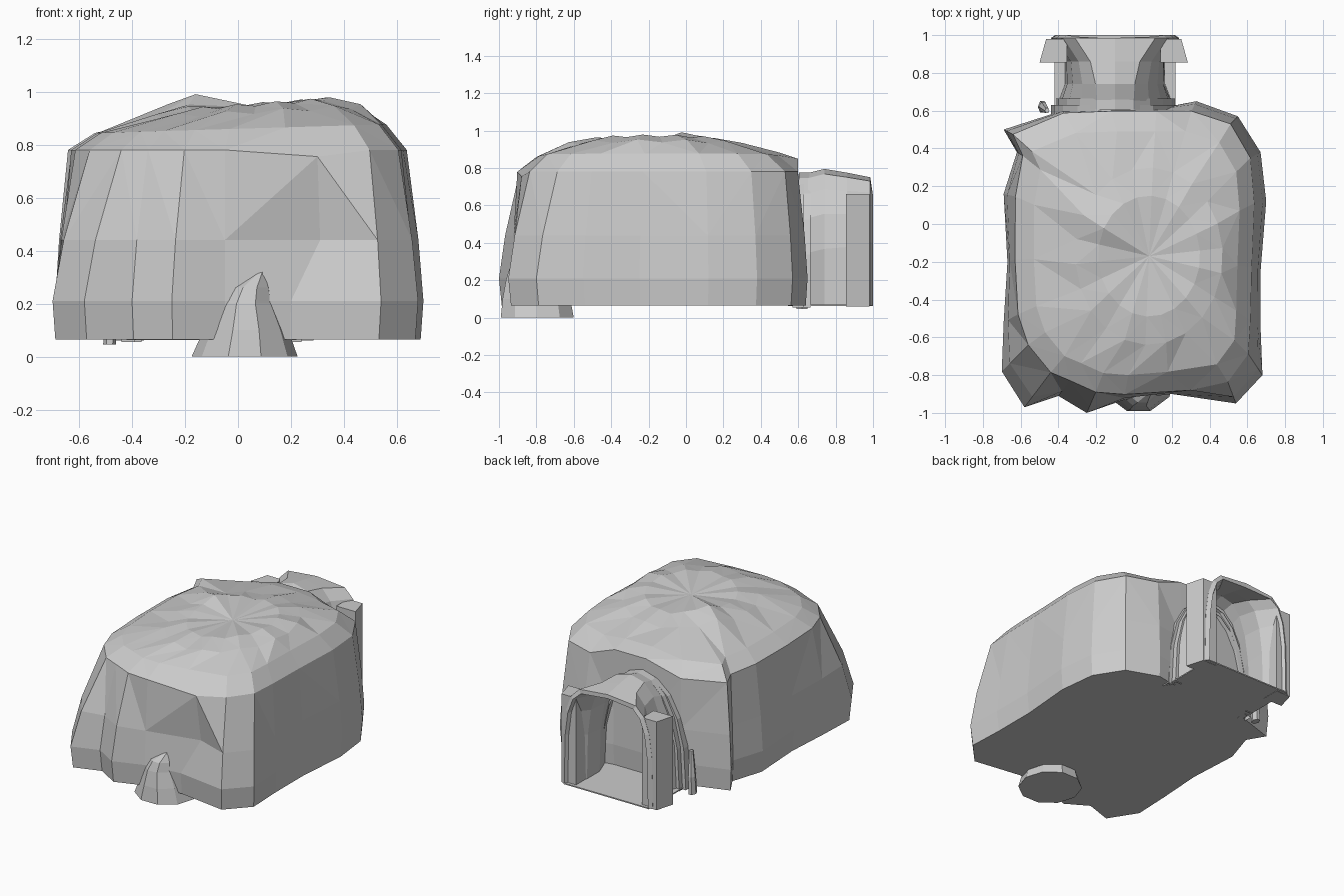
import bpy, bmesh
from math import sin, cos, pi, radians, exp, copysign
from mathutils import Vector

cube = bpy.data.objects.get("Cube")
if cube:
    bpy.data.objects.remove(cube)

stone = bpy.data.materials.new("stone_grey")
stone.use_nodes = True
GREY = (0.6, 0.6, 0.6, 1)
stone.diffuse_color = GREY
stone.node_tree.nodes["Principled BSDF"].inputs["Base Color"].default_value = GREY


def finish(name, bm):
    bmesh.ops.recalc_face_normals(bm, faces=bm.faces)
    mesh = bpy.data.meshes.new(name)
    bm.to_mesh(mesh)
    bm.free()
    mesh.materials.append(stone)
    obj = bpy.data.objects.new(name, mesh)
    bpy.context.collection.objects.link(obj)
    return obj


def loft(bm, rings, closed=True, caps=False):
    """Skin a list of rings of points; returns the vertex rings."""
    rows = [[bm.verts.new(p) for p in ring] for ring in rings]
    n = len(rows[0])
    for a, b in zip(rows, rows[1:]):
        for i in range(n if closed else n - 1):
            j = (i + 1) % n
            bm.faces.new((a[i], a[j], b[j], b[i]))
    if caps:
        bm.faces.new(rows[0])
        bm.faces.new(rows[-1])
    return rows


# Rocky body: each column has a foot (x, y) and an eave factor for x and y
FOOTPRINT = [
    (-.70, -.78, .80, .82), (-.58, -.97, .76, .81), (-.40, -.91, .85, .91),
    (-.25, -1.0, .81, .89), (-.05, -.93, .97, .97), (.20, -.90, .97, .98),
    (.54, -.95, .92, .88), (.68, -.80, .89, .86), (.67, -.55, .92, .92),
    (.67, -.25, .93, .92), (.70, .12, .91, .91), (.67, .38, .92, .92),
    (.55, .57, .93, .93), (.33, .65, .92, .92), (.12, .61, .98, .98),
    (-.12, .61, .98, .98), (-.38, .60, .98, .98), (-.69, .50, .93, .95),
    (-.62, .38, .95, .95), (-.69, .16, .91, .91), (-.67, -.20, .94, .94),
    (-.69, -.52, .89, .92),
]
HUB = Vector((.08, -.17, 0))


def wall_ring(z, amount, swell):
    return [(x * swell * (1 - amount * (1 - ex)), y * swell * (1 - amount * (1 - ey)), z)
            for x, y, ex, ey in FOOTPRINT]


def shoulder_ring(z, amount):
    ring = []
    for x, y, ex, ey in FOOTPRINT:
        p = Vector((x * ex, y * ey, 0)).lerp(HUB, amount)
        p.z = z + .03 * p.x
        ring.append(p)
    return ring


def crown_ring(z, rx, ry, wave):
    ring = []
    for i in range(len(FOOTPRINT)):
        a = radians(218) + 2 * pi * i / len(FOOTPRINT)
        ring.append(HUB + Vector((rx * cos(a), ry * sin(a),
                                  z + wave * (-1) ** i + .02 * cos(a))))
    return ring


bm = bmesh.new()
rows = loft(bm, [
    wall_ring(.065, 0, .985), wall_ring(.21, 0, 1), wall_ring(.44, .3, 1),
    wall_ring(.78, 1, 1), shoulder_ring(.86, .14), crown_ring(.925, .39, .47, .008),
    crown_ring(.953, .27, .32, .006),
])
bm.faces.new(rows[0])
hub = bm.verts.new((HUB.x, HUB.y, .94))
top = rows[-1]
for i, v in enumerate(top):
    bm.faces.new((v, top[(i + 1) % len(top)], hub))
# Raised peak, dented front wall, eave lifted over the entrance
for v in rows[-2] + top:
    v.co.z += .055 * exp(-(v.co.xy - Vector((-.18, .02))).length_squared / .02)
rows[3][5].co = (.30, -.88, .755)
rows[2][5].co = (.31, -.84, .44)
for i in (14, 15):
    rows[3][i].co.z = .85
    rows[4][i].co.z = .885
bmesh.ops.triangulate(bm, faces=[f for f in bm.faces if f.calc_center_median().z > .5])
finish("rock_body", bm)


# Entrance tunnel: round at the body, waisted, then flaring to a squarer mouth
TUNNEL_X = -.10


def arch(y, half_width, height, side=1, crown=.8, base=.065, steps=10):
    """Arch profile; smaller side and crown powers make it squarer."""
    points = []
    for i in range(steps + 1):
        a = pi * i / steps
        rise = sin(a) ** crown if 0 < i < steps else 0
        spread = copysign(abs(cos(a)) ** side, cos(a))
        points.append((TUNNEL_X + half_width * spread, y, base + (height - base) * rise))
    return points


bm = bmesh.new()
loft(bm, [arch(.55, .32, .74), arch(.62, .31, .765), arch(.74, .265, .795, .8, .75),
          arch(.86, .265, .775, .6, .7), arch(.985, .34, .75, .4, .6)], closed=False)
tunnel = finish("entrance_tunnel", bm)
shell = tunnel.modifiers.new("thickness", "SOLIDIFY")
shell.thickness = .03
shell.offset = -1

# Stepped trim where the tunnel meets the body
for k in range(2):
    bm = bmesh.new()
    y, w, h = .61 + .035 * k, .34 - .025 * k, .765 + .01 * k
    loft(bm, [arch(y - .04, w, h, base=.055), arch(y + .02, w, h, base=.055),
              arch(y + .02, w - .05, h - .05, base=.055)], closed=False)
    finish("arch_trim_" + str(k + 1), bm)

# Thin floor of the tunnel
bm = bmesh.new()
loft(bm, [[(-.42, .58, z), (.22, .58, z), (.22, 1, z), (-.42, 1, z)]
          for z in (.062, .07)], caps=True)
finish("tunnel_floor", bm)

# Door posts, skewed outward away from the mouth
for name, x, side in (("left_post", .14, 1), ("right_post", -.355, -1)):
    bm = bmesh.new()
    plan = [(x, .98), (x + side * .11, .98), (x + side * .145, .855), (x, .855)]
    loft(bm, [[(px, py, z) for px, py in plan] for z in (.06, .66)], caps=True)
    finish(name, bm)


def stack(name, layers, sides):
    """Tapered form from layers (x, y, z, radius x, radius y)."""
    bm = bmesh.new()
    loft(bm, [[(x + rx * cos(2 * pi * i / sides), y + ry * sin(2 * pi * i / sides), z)
               for i in range(sides)] for x, y, z, rx, ry in layers], caps=True)
    finish(name, bm)


# Small pointed boulder at the front, and a rope end beside the arch
stack("front_boulder", [(.025, -.795, 0, .20, .205), (.03, -.80, .10, .16, .19),
                        (.03, -.82, .20, .115, .15), (.045, -.84, .26, .085, .11),
                        (.09, -.86, .325, .012, .03)], 10)
stack("rope_end", [(-.485, .62, .045, .024, .035), (-.48, .62, .16, .022, .03),
                   (-.46, .60, .32, .012, .015)], 6)
